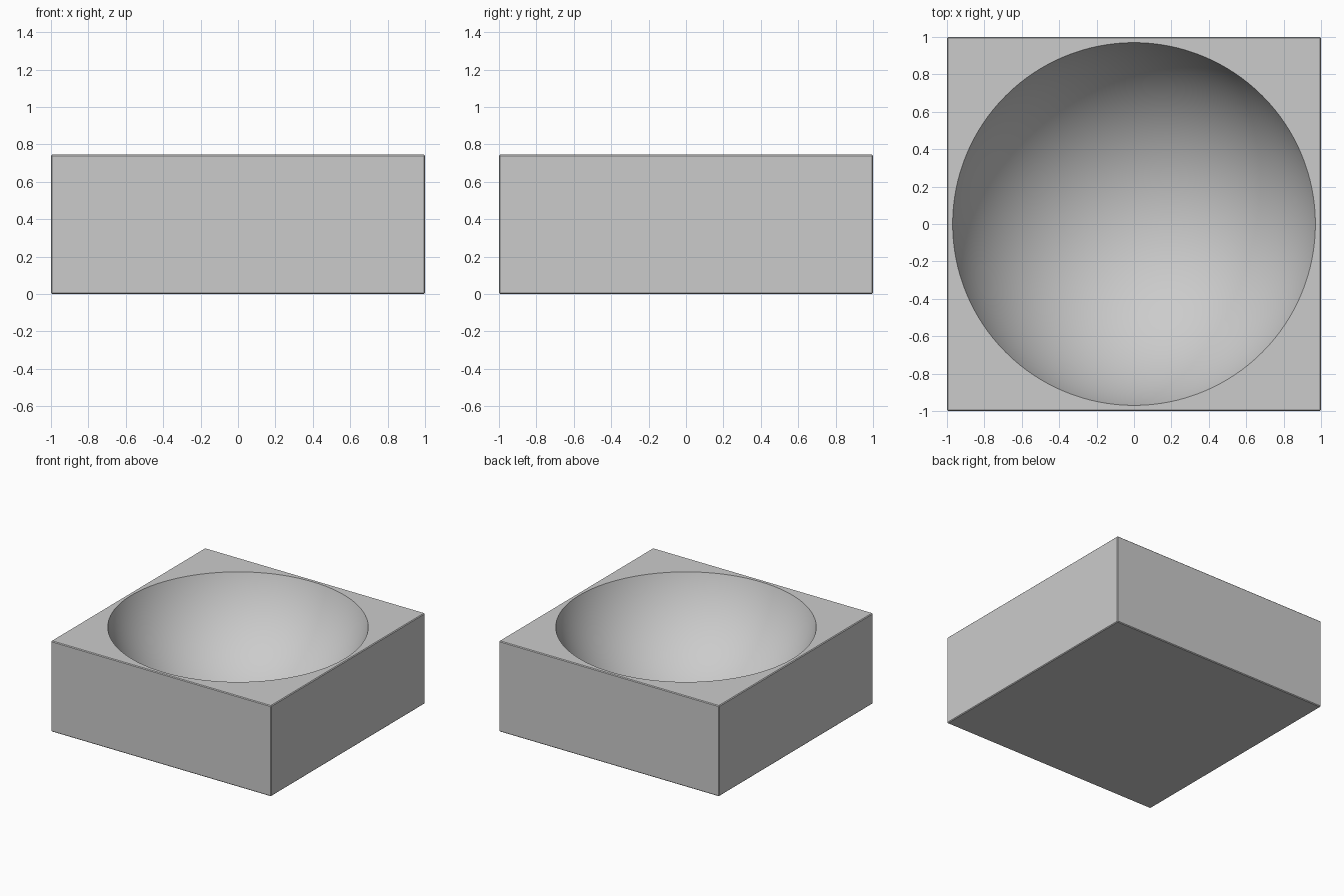
import bpy
import bmesh
from mathutils import Matrix

HEIGHT = 0.745        # block height
RIM = 0.97            # bowl radius at the top face
DEPTH = 0.71          # bowl depth
RADIUS = (RIM ** 2 + DEPTH ** 2) / (2 * DEPTH)

default = bpy.data.objects.get("Cube")
if default:
    bpy.data.objects.remove(default, do_unlink=True)

# Single grey material
grey = bpy.data.materials.new("light_grey")
grey.use_nodes = True
colour = (0.6, 0.6, 0.6, 1)
grey.diffuse_color = colour
grey.node_tree.nodes["Principled BSDF"].inputs["Base Color"].default_value = colour


def add_object(name, bm):
    mesh = bpy.data.meshes.new(name)
    bm.to_mesh(mesh)
    bm.free()
    mesh.materials.append(grey)
    obj = bpy.data.objects.new(name, mesh)
    bpy.context.collection.objects.link(obj)
    return obj


# Square block with finely broken edges
bm = bmesh.new()
bmesh.ops.create_cube(bm, size=1)
bmesh.ops.scale(bm, vec=(2, 2, HEIGHT), verts=bm.verts)
bmesh.ops.translate(bm, vec=(0, 0, HEIGHT / 2), verts=bm.verts)
bmesh.ops.bevel(bm, geom=bm.edges[:], offset=0.006, segments=1, affect='EDGES')
block = add_object("hollowed_block", bm)

# Smooth sphere that scoops out the bowl
bm = bmesh.new()
bmesh.ops.create_uvsphere(bm, u_segments=128, v_segments=96, radius=RADIUS,
                          matrix=Matrix.Translation((0, 0, HEIGHT - DEPTH + RADIUS)))
for face in bm.faces:
    face.smooth = True
cutter = add_object("bowl_cutter", bm)

scoop = block.modifiers.new("bowl", 'BOOLEAN')
scoop.operation = 'DIFFERENCE'
scoop.solver = 'EXACT'
scoop.object = cutter

# Bake the cut, then keep the rim and block edges sharp
bpy.context.view_layer.update()
graph = bpy.context.evaluated_depsgraph_get()
block.data = bpy.data.meshes.new_from_object(block.evaluated_get(graph))
block.modifiers.clear()
bpy.data.objects.remove(cutter, do_unlink=True)
bpy.ops.object.select_all(action='DESELECT')
block.select_set(True)
bpy.context.view_layer.objects.active = block
bpy.ops.object.shade_smooth_by_angle(angle=0.4)
